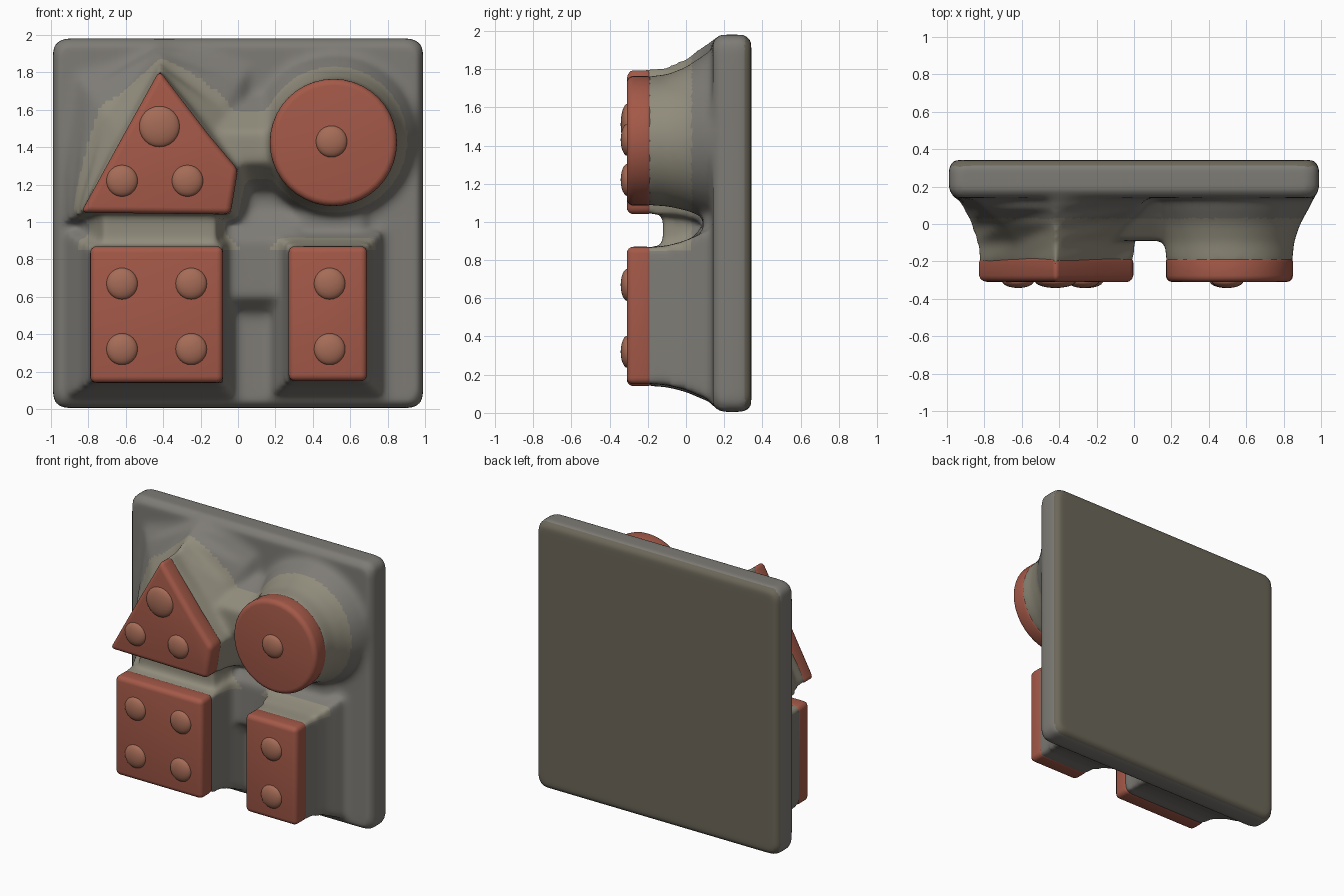
import bpy, bmesh, math
from mathutils import Matrix

if "Cube" in bpy.data.objects:
    bpy.data.objects.remove(bpy.data.objects["Cube"])


def paint(name, col):
    m = bpy.data.materials.new(name)
    m.diffuse_color = (*col, 1)
    m.use_nodes = True
    m.node_tree.nodes["Principled BSDF"].inputs["Base Color"].default_value = m.diffuse_color
    return m


red = paint("worn_red", (0.37, 0.1, 0.065))
knob_tan = paint("knob_tan", (0.38, 0.15, 0.095))
grey = paint("board_grey", (0.21, 0.2, 0.18))
beige = paint("stem_beige", (0.28, 0.26, 0.2))
brown = paint("back_brown", (0.15, 0.135, 0.1))


def box(x0, x1, z0, z1):
    return [(x0, z0), (x1, z0), (x1, z1), (x0, z1)]


def round_box(x0, x1, z0, z1, r, k=5):
    pts = []
    for c, (cx, cz) in enumerate(box(x1 - r, x0 + r, z1 - r, z0 + r)):
        for i in range(k):
            a = math.pi / 2 * (c + i / (k - 1))
            pts.append((cx + r * math.cos(a), cz + r * math.sin(a)))
    return pts


def disc(cx, cz, r, n=40):
    return [(cx + r * math.cos(2 * math.pi * i / n),
             cz + r * math.sin(2 * math.pi * i / n)) for i in range(n)]


def mix(a, b, t):
    return [(p[0] + (q[0] - p[0]) * t, p[1] + (q[1] - p[1]) * t) for p, q in zip(a, b)]


def loft(bm, rings):
    """Closed solid through (y, outline) rings with equal point counts."""
    loops = [[bm.verts.new((x, y, z)) for x, z in pts] for y, pts in rings]
    faces = [bm.faces.new(loops[0]), bm.faces.new(loops[-1][::-1])]
    for a, b in zip(loops, loops[1:]):
        n = len(a)
        for i in range(n):
            j = (i + 1) % n
            faces.append(bm.faces.new((a[j], a[i], b[i], b[j])))
    bmesh.ops.recalc_face_normals(bm, faces=faces)


def make(name, bm, *mats):
    me = bpy.data.meshes.new(name)
    bm.to_mesh(me)
    bm.free()
    ob = bpy.data.objects.new(name, me)
    bpy.context.collection.objects.link(ob)
    for m in mats:
        me.materials.append(m)
    me.polygons.foreach_set("use_smooth", [True] * len(me.polygons))
    return ob


# Outlines: block face, and its flared foot on the board
blocks = {
    "square_block": (box(-0.79, -0.08, 0.14, 0.87), box(-0.95, 0.0, 0.04, 0.97)),
    "oblong_block": (box(0.27, 0.69, 0.15, 0.87), box(0.16, 0.8, 0.05, 0.98)),
    "round_block": (disc(0.51, 1.425, 0.34), disc(0.52, 1.46, 0.46)),
    "triangle_block": (
        [(-0.84, 1.05), (-0.04, 1.04), (0.0, 1.28), (-0.16, 1.47), (-0.42, 1.81), (-0.62, 1.45)],
        [(-0.95, 0.98), (0.05, 0.98), (0.12, 1.3), (0.1, 1.88), (-0.42, 1.97), (-0.9, 1.84)]),
}
knobs = {
    "square_block": [(-0.62, 0.67), (-0.25, 0.67), (-0.62, 0.32), (-0.25, 0.32)],
    "oblong_block": [(0.49, 0.67), (0.49, 0.32)],
    "round_block": [(0.5, 1.43)],
    "triangle_block": [(-0.42, 1.51), (-0.62, 1.22), (-0.27, 1.22)],
}

# Board, flared stems and webs between them, melted into one soft body
bm = bmesh.new()
board = round_box(-0.99, 0.99, 0.005, 1.98, 0.07)
edge = mix(board, round_box(-0.96, 0.96, 0.035, 1.95, 0.05), 1)
loft(bm, [(0.14, edge), (0.18, board), (0.31, board), (0.342, edge)])
for face, foot in blocks.values():
    loft(bm, [(-0.22, mix(face, foot, -0.03)), (-0.1, mix(face, foot, 0.05)),
              (0.0, mix(face, foot, 0.3)), (0.08, mix(face, foot, 0.65)),
              (0.17, foot), (0.22, foot)])
loft(bm, [(-0.12, box(-0.72, -0.12, 0.75, 1.15)), (0.2, box(-0.88, -0.02, 0.75, 1.15))])
loft(bm, [(-0.09, box(-0.15, 0.3, 1.32, 1.48)), (0.2, box(-0.15, 0.3, 1.1, 1.75))])
loft(bm, [(0.03, box(-0.12, 0.32, 0.6, 0.9)), (0.2, box(-0.12, 0.32, 0.45, 1.15))])
loft(bm, [(0.09, box(0.35, 0.66, 0.85, 1.2)), (0.2, box(0.2, 0.8, 0.85, 1.2))])
raw = make("melt_source", bm)
rm = raw.modifiers.new("melt", 'REMESH')
rm.mode = 'VOXEL'
rm.voxel_size = 0.02
sm = raw.modifiers.new("soften", 'SMOOTH')
sm.factor = 0.5
sm.iterations = 10

# Keep the melted result, tinted: beige stems, grey board, brown back
bm = bmesh.new()
bm.from_object(raw, bpy.context.evaluated_depsgraph_get())
bpy.data.objects.remove(raw)
for f in bm.faces:
    c = f.calc_center_median()
    f.material_index = 2 if c.y > 0.31 else (1 if c.y < 0.03 and c.z > 0.85 else 0)
make("board_with_stems", bm, grey, beige, brown)

# Red block faces with rounded edges
for name, (face, foot) in blocks.items():
    bm = bmesh.new()
    loft(bm, [(-0.31, face), (-0.17, face)])
    ob = make(name, bm, red)
    bv = ob.modifiers.new("round", 'BEVEL')
    bv.width = 0.035
    bv.segments = 4
    bv.limit_method = 'ANGLE'
    bv.angle_limit = math.radians(25)

    # Low domed knobs
    bm = bmesh.new()
    for i, (x, z) in enumerate(knobs[name]):
        r = 0.11 if name == "triangle_block" and i == 0 else 0.085
        bmesh.ops.create_uvsphere(
            bm, u_segments=24, v_segments=12, radius=1,
            matrix=Matrix.Translation((x, -0.305, z)) @ Matrix.Diagonal((r, 0.037, r, 1)))
    make(name.replace("block", "knobs"), bm, knob_tan)
